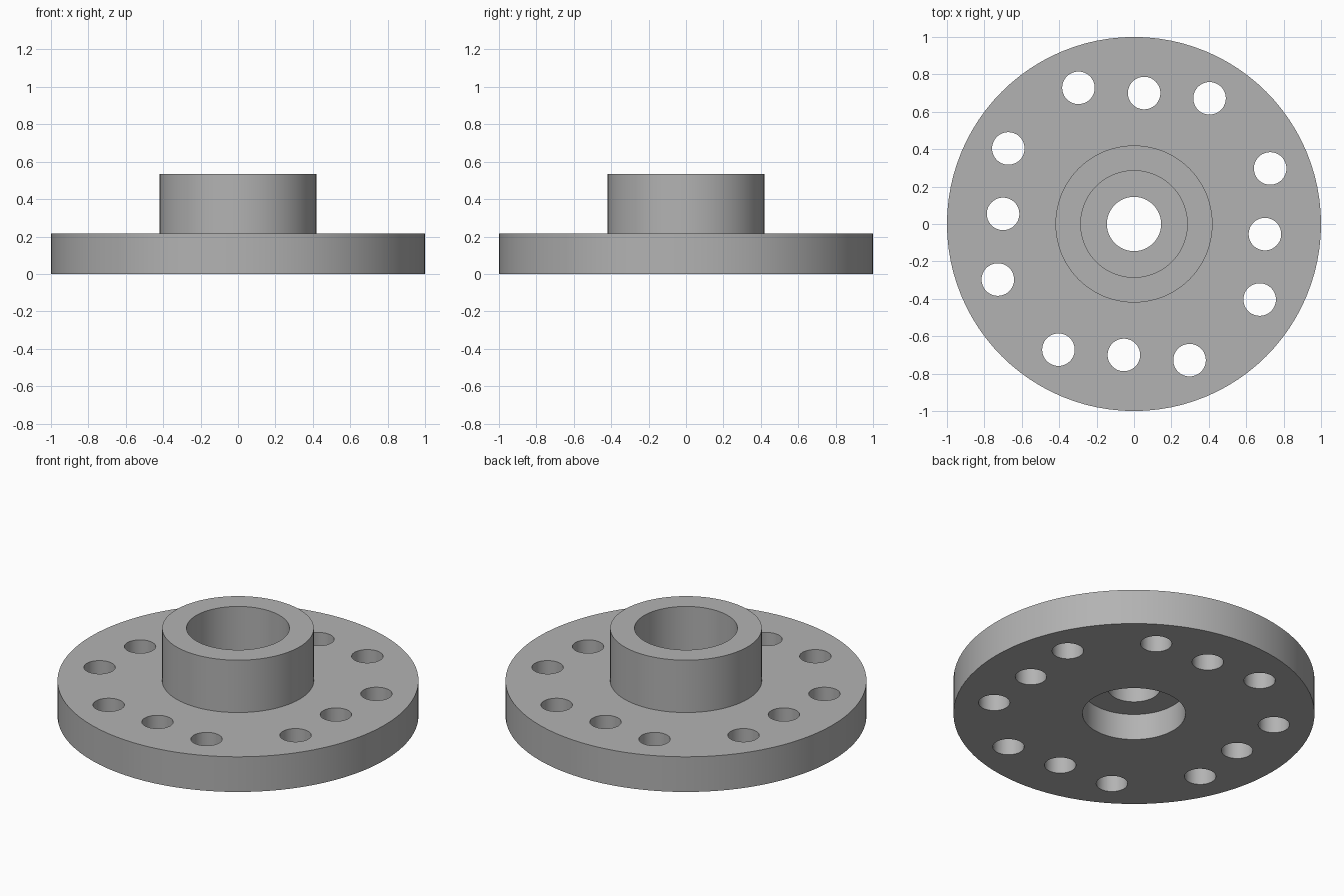
import bpy, bmesh
from math import pi
from mathutils import Matrix, Vector

cube = bpy.data.objects.get("Cube")
if cube:
    bpy.data.objects.remove(cube, do_unlink=True)

STEPS = 96
DISC_R, HUB_R, BORE_R, THROAT_R = 1.0, 0.42, 0.285, 0.145
DISC_TOP, HUB_TOP = 0.215, 0.535
WEB_BOTTOM, WEB_TOP = 0.16, 0.26
BOLT_R = 0.087

grey = bpy.data.materials.new("machined_grey")
grey.use_nodes = True
colour = (0.45, 0.45, 0.45, 1)
grey.diffuse_color = colour
grey.node_tree.nodes["Principled BSDF"].inputs["Base Color"].default_value = colour


def add_object(name, bm):
    bmesh.ops.recalc_face_normals(bm, faces=bm.faces)
    mesh = bpy.data.meshes.new(name)
    bm.to_mesh(mesh)
    bm.free()
    mesh.materials.append(grey)
    obj = bpy.data.objects.new(name, mesh)
    bpy.context.collection.objects.link(obj)
    return obj


# Flange: disc, hub, stepped bore as one turned section
section = [(BORE_R, 0), (DISC_R, 0), (DISC_R, DISC_TOP), (HUB_R, DISC_TOP),
           (HUB_R, HUB_TOP), (BORE_R, HUB_TOP), (BORE_R, WEB_TOP),
           (THROAT_R, WEB_TOP), (THROAT_R, WEB_BOTTOM), (BORE_R, WEB_BOTTOM)]
bm = bmesh.new()
verts = [bm.verts.new((r, 0, z)) for r, z in section]
edges = [bm.edges.new((v, verts[(i + 1) % len(verts)])) for i, v in enumerate(verts)]
bmesh.ops.spin(bm, geom=verts + edges, cent=(0, 0, 0), axis=(0, 0, 1),
               angle=2 * pi, steps=STEPS, use_merge=True)
bmesh.ops.remove_doubles(bm, verts=bm.verts, dist=1e-5)
flange = add_object("hub_flange", bm)

# Bolt holes: a slanted row of three, repeated on four sides
bm = bmesh.new()
for quarter in range(4):
    turn = Matrix.Rotation(quarter * pi / 2, 4, "Z")
    for x, y in ((-0.297, 0.728), (0.054, 0.7), (0.404, 0.672)):
        place = Matrix.Translation(turn @ Vector((x, y, DISC_TOP / 2)))
        bmesh.ops.create_cone(bm, cap_ends=True, segments=48, radius1=BOLT_R,
                              radius2=BOLT_R, depth=0.5, matrix=place)
cutter = add_object("bolt_hole_cutter", bm)

cut = flange.modifiers.new("bolt_holes", "BOOLEAN")
cut.operation = "DIFFERENCE"
cut.solver = "EXACT"
cut.object = cutter
bpy.ops.object.select_all(action="DESELECT")
flange.select_set(True)
bpy.context.view_layer.objects.active = flange
bpy.ops.object.modifier_apply(modifier=cut.name)
bpy.data.objects.remove(cutter, do_unlink=True)
bpy.ops.object.shade_smooth_by_angle(angle=pi / 6)
